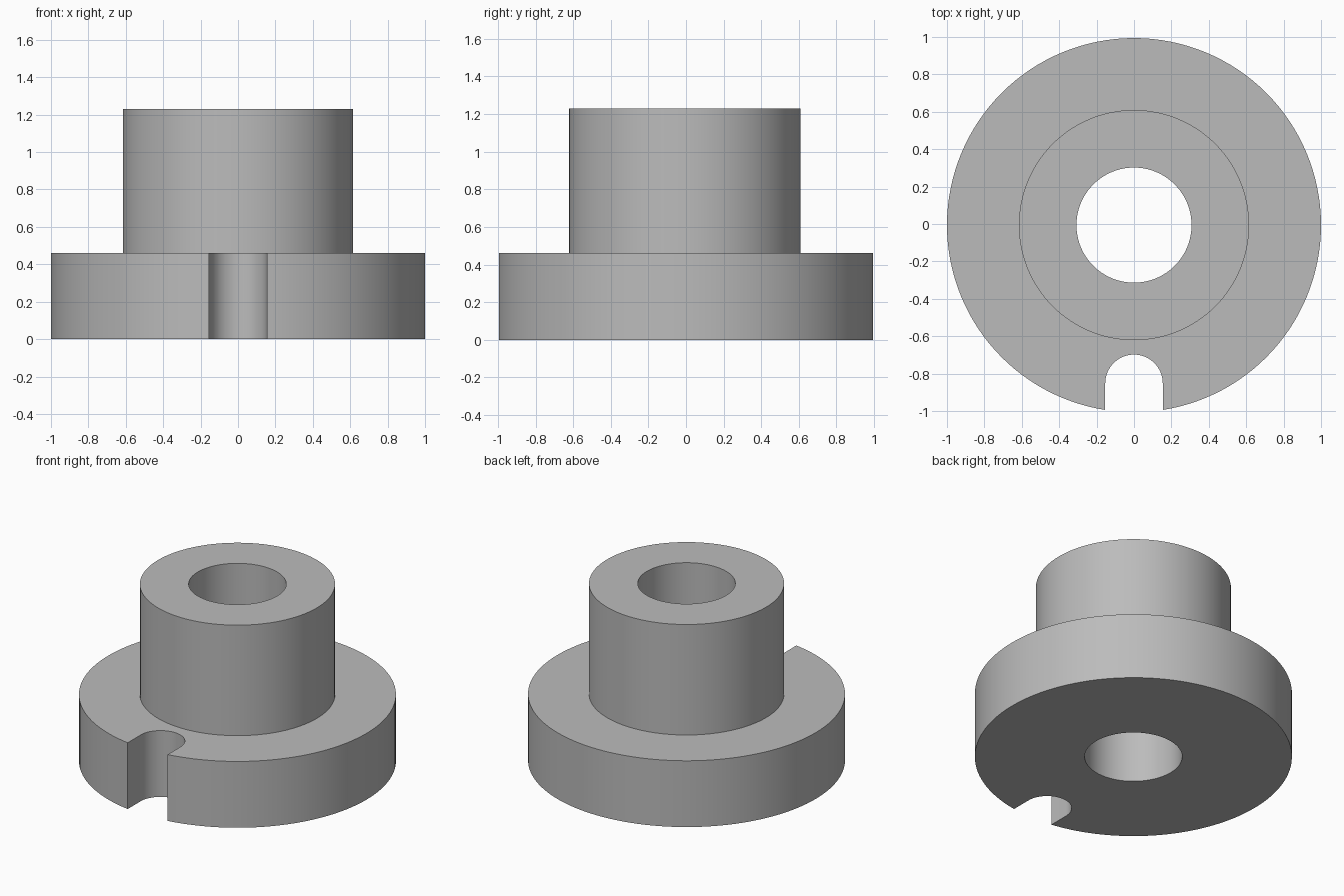
import bpy
import math

cube = bpy.data.objects.get("Cube")
if cube:
    bpy.data.objects.remove(cube, do_unlink=True)

UNIT = 1 / 13                       # the flange radius is 13 units
HOLE, HUB, FLANGE = 4 * UNIT, 8 * UNIT, 1.0
FLANGE_TOP, HUB_TOP = 6 * UNIT, 16 * UNIT
SLOT_R, SLOT_Y = 2 * UNIT, -11 * UNIT
SHIFT_Y = (math.sqrt(1 - SLOT_R ** 2) - 1) / 2   # recentres the slotted outline
SEGMENTS = 128

grey = bpy.data.materials.new("plain grey")
grey.use_nodes = True
colour = (0.5, 0.5, 0.5, 1)
grey.diffuse_color = colour
grey.node_tree.nodes["Principled BSDF"].inputs["Base Color"].default_value = colour


def make_object(name, verts, faces):
    mesh = bpy.data.meshes.new(name)
    mesh.from_pydata(verts, [], faces)
    mesh.materials.append(grey)
    obj = bpy.data.objects.new(name, mesh)
    bpy.context.collection.objects.link(obj)
    obj.location.y = SHIFT_Y
    return obj


def lathe(name, profile):
    """Spin a closed (radius, height) profile around z."""
    count = len(profile)
    verts = []
    for i in range(SEGMENTS):
        a = math.tau * i / SEGMENTS
        verts += [(r * math.cos(a), r * math.sin(a), z) for r, z in profile]
    faces = []
    for i in range(SEGMENTS):
        a, b = i * count, (i + 1) % SEGMENTS * count
        for j in range(count):
            k = (j + 1) % count
            faces.append((a + j, b + j, b + k, a + k))
    return make_object(name, verts, faces)


def prism(name, outline, bottom, top):
    """Extrude a counter-clockwise outline upwards."""
    n = len(outline)
    verts = [(x, y, z) for z in (bottom, top) for x, y in outline]
    faces = [tuple(reversed(range(n))), tuple(range(n, 2 * n))]
    faces += [(i, (i + 1) % n, n + (i + 1) % n, n + i) for i in range(n)]
    return make_object(name, verts, faces)


# Flanged bushing: wide flange, narrower hub and through bore
bushing = lathe("flanged_bushing", [
    (HOLE, 0), (FLANGE, 0), (FLANGE, FLANGE_TOP),
    (HUB, FLANGE_TOP), (HUB, HUB_TOP), (HOLE, HUB_TOP)])

# Round-ended slot through the front of the flange
arc = [(SLOT_R * math.cos(math.pi * i / 32), SLOT_Y + SLOT_R * math.sin(math.pi * i / 32))
       for i in range(33)]
cutter = prism("slot_cutter", [(-SLOT_R, -1.2), (SLOT_R, -1.2)] + arc, -0.1, FLANGE_TOP + 0.1)
cutter.hide_render = True

cut = bushing.modifiers.new("slot", 'BOOLEAN')
cut.operation = 'DIFFERENCE'
cut.solver = 'EXACT'
cut.object = cutter

# Apply the cut, then smooth the round walls
bpy.ops.object.select_all(action='DESELECT')
bushing.select_set(True)
bpy.context.view_layer.objects.active = bushing
bpy.ops.object.modifier_apply(modifier=cut.name)
bpy.data.objects.remove(cutter, do_unlink=True)
bpy.ops.object.shade_smooth_by_angle(angle=math.radians(30))
